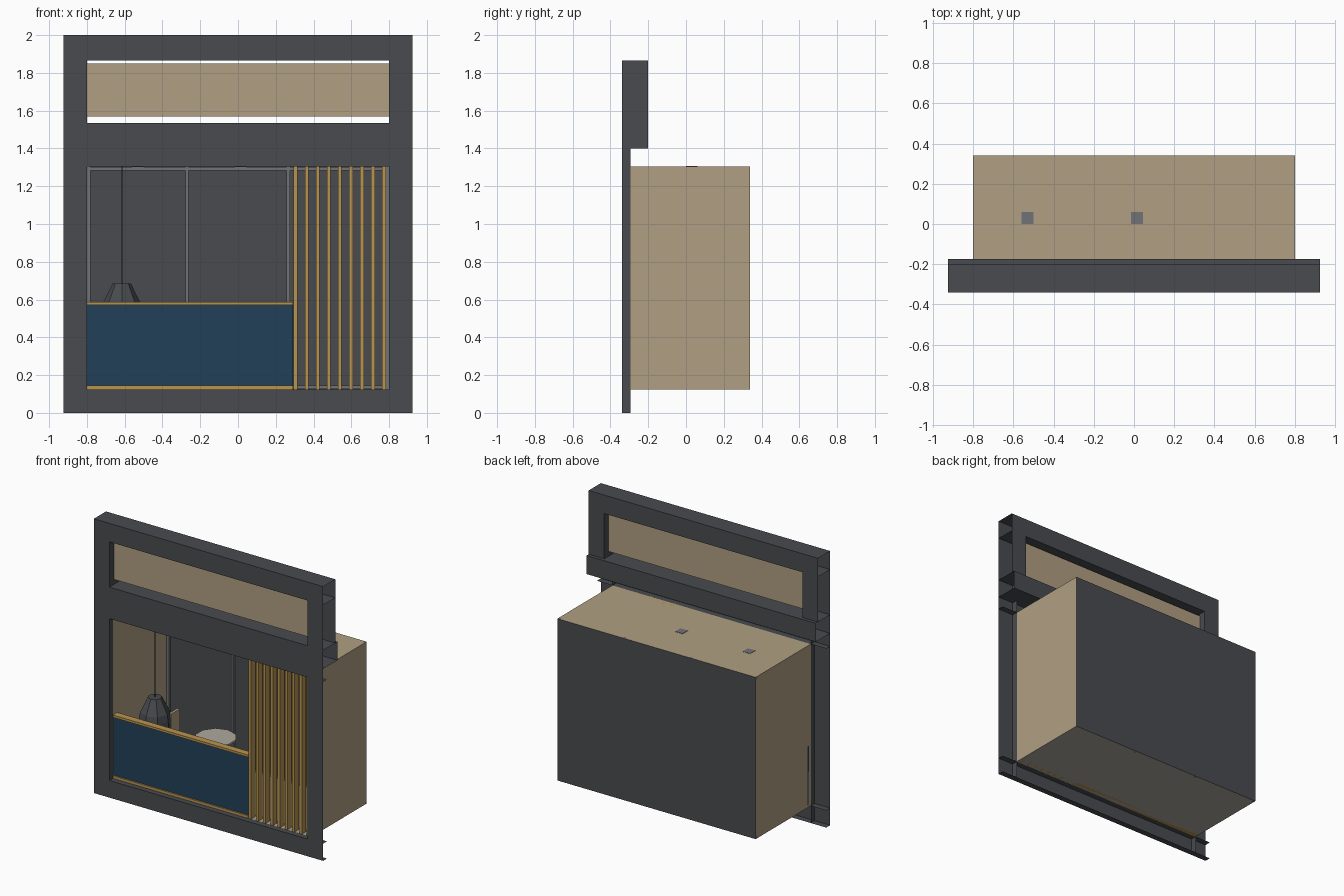
import bpy
import bmesh
from mathutils import Vector

cube = bpy.data.objects.get("Cube")
if cube:
    bpy.data.objects.remove(cube, do_unlink=True)


def material(name, r, g, b):
    m = bpy.data.materials.new(name)
    m.use_nodes = True
    m.diffuse_color = (r, g, b, 1)
    m.node_tree.nodes["Principled BSDF"].inputs["Base Color"].default_value = (r, g, b, 1)
    return m


DARK = material("charcoal", .065, .07, .078)
BEIGE = material("beige", .434, .347, .223)
BLUE = material("navy blue", .016, .051, .098)
GOLD = material("golden wood", .485, .296, .08)
GREY = material("mid grey", .162, .17, .18)
STONE = material("warm stone", .42, .395, .345)


def finish(name, bm, mat):
    mesh = bpy.data.meshes.new(name)
    bm.to_mesh(mesh)
    bm.free()
    mesh.materials.append(mat)
    obj = bpy.data.objects.new(name, mesh)
    bpy.context.collection.objects.link(obj)
    return obj


def block(name, mat, x, y, z):
    """Box from three ranges; a range given as one number makes a flat sheet."""
    ranges = (x, y, z)
    flat = [i for i, r in enumerate(ranges) if not isinstance(r, tuple)]
    bm = bmesh.new()
    if flat:
        k = flat[0]
        u, v = [i for i in range(3) if i != k]
        corners = []
        for a, b in ((0, 0), (1, 0), (1, 1), (0, 1)):
            p = Vector()
            p[k], p[u], p[v] = ranges[k], ranges[u][a], ranges[v][b]
            corners.append(bm.verts.new(p))
        bm.faces.new(corners)
    else:
        bmesh.ops.create_cube(bm, size=1)
        for vert in bm.verts:
            vert.co = [(r[0] + r[1]) / 2 + c * (r[1] - r[0]) for r, c in zip(ranges, vert.co)]
    return finish(name, bm, mat)


def lathe(name, mat, centre, rings, sides):
    """Faceted turned part from (radius, height) rings, capped at both ends."""
    bm = bmesh.new()
    for (r1, z1), (r2, z2) in zip(rings, rings[1:]):
        res = bmesh.ops.create_cone(bm, segments=sides, radius1=r1, radius2=r2, depth=z2 - z1)
        bmesh.ops.translate(bm, verts=res["verts"], vec=(*centre, (z1 + z2) / 2))
    bmesh.ops.remove_doubles(bm, verts=bm.verts, dist=.0005)
    for z, r in ((rings[0][1], rings[0][0]), (rings[-1][1], rings[-1][0])):
        if r > .01:
            rim = [v for v in bm.verts if abs(v.co.z - z) < .0005]
            if not any(all(v in rim for v in f.verts) for f in bm.faces):
                bmesh.ops.contextual_create(bm, geom=rim)
    return finish(name, bm, mat)


W, HW = .925, .8                       # half widths of facade and openings
FRONT, BACK, UPPER, LEDGE = -.34, .34, -.2, -.175
LOW, HIGH = .125, 1.305                # lower opening
SIGN_LOW, SIGN_HIGH, BAND, TOP = 1.535, 1.865, 1.4, 2
SHALLOW = -.295

# Facade front: rails and posts around the two openings
for name, z in (("bottom", (0, LOW)), ("middle", (HIGH, SIGN_LOW)), ("top", (SIGN_HIGH, TOP))):
    block(f"facade_{name}_rail", DARK, (-W, W), FRONT, z)
for s, side in ((-1, "right"), (1, "left")):
    post = (min(s * HW, s * W), max(s * HW, s * W))
    block(f"{side}_lower_post", DARK, post, FRONT, (LOW, HIGH))
    block(f"{side}_upper_post", DARK, post, FRONT, (SIGN_LOW, SIGN_HIGH))
    # Jambs, and the post behind the sign
    block(f"{side}_lower_jamb", DARK, s * HW, (FRONT, SHALLOW), (0, BAND))
    block(f"{side}_upper_jamb", DARK, s * HW, (FRONT, UPPER), (BAND, SIGN_HIGH))
    block(f"{side}_rear_post", DARK, post, UPPER, (SIGN_LOW, SIGN_HIGH))

# Open-ended horizontal returns
for z, y in ((0, SHALLOW), (LOW, SHALLOW), (HIGH, SHALLOW), (BAND, LEDGE),
             (SIGN_LOW, LEDGE), (SIGN_HIGH, UPPER), (TOP, UPPER)):
    block("facade_return", DARK, (-W, W), (FRONT, y), z)
block("rear_top_rail", DARK, (-W, W), UPPER, (SIGN_HIGH, TOP))
block("rear_band", DARK, (-W, W), LEDGE, (BAND, SIGN_LOW))

# Blank sign board
block("sign_board", BEIGE, (-HW, HW), (-.285, -.25), (1.57, 1.85))

# Room behind the facade
block("right_wall", BEIGE, -HW, (SHALLOW, BACK), (LOW, HIGH))
block("left_wall", BEIGE, HW, (SHALLOW, BACK), (LOW, HIGH))
block("ceiling", BEIGE, (-HW, HW), (SHALLOW, BACK), HIGH)
block("floor", STONE, (-HW, HW), (SHALLOW, BACK), LOW)
block("back_wall", DARK, (-HW, HW), BACK, (LOW, HIGH))

# Grid of bars on the back wall
for x in (-.79, -.27, .265, .79):
    block("wall_upright", GREY, (x - .009, x + .009), (.318, .336), (LOW, HIGH))
for z in (.135, 1.293):
    block("wall_crossbar", GREY, (-HW, HW), (.32, .336), (z - .009, z + .009))

# Ceiling plates
for x in (-.53, .015):
    block("ceiling_plate", GREY, (x - .03, x + .03), (0, .06), (HIGH - .004, HIGH + .002))

# Counter
block("counter_panel", BLUE, (-HW, .29), (-.29, -.26), (.14, .572))
block("counter_top", GOLD, (-HW, .29), (-.3, -.25), (.57, .587))
block("counter_foot", GOLD, (-HW, .29), (-.3, -.25), (LOW, .144))

# Slatted screen
for i in range(9):
    x = .305 + i * .0585
    block("screen_slat", GOLD, (x - .01, x + .01), (-.3, -.25), (LOW, HIGH))

# Hanging lamp
lathe("lamp_shade", DARK, (-.615, -.08), [(.11, .46), (.108, .53), (.1, .58), (.048, .685)], 8)
lathe("lamp_cord", DARK, (-.615, -.08), [(.003, .68), (.003, HIGH)], 6)

# Round table
lathe("table_top", STONE, (-.25, .1), [(.14, .405), (.14, .42)], 10)
for dx in (-.06, .06):
    for dy in (-.06, .06):
        lathe("table_leg", GREY, (-.25 + dx, .1 + dy), [(.006, LOW), (.006, .407)], 6)

# Chair
block("chair_back", BEIGE, (-.545, -.525), (-.02, .08), (.33, .56))
block("chair_seat", BEIGE, (-.545, -.43), (-.02, .08), (.31, .33))
for x in (-.537, -.437):
    for y in (-.012, .072):
        lathe("chair_leg", GREY, (x, y), [(.006, LOW), (.006, .312)], 6)
